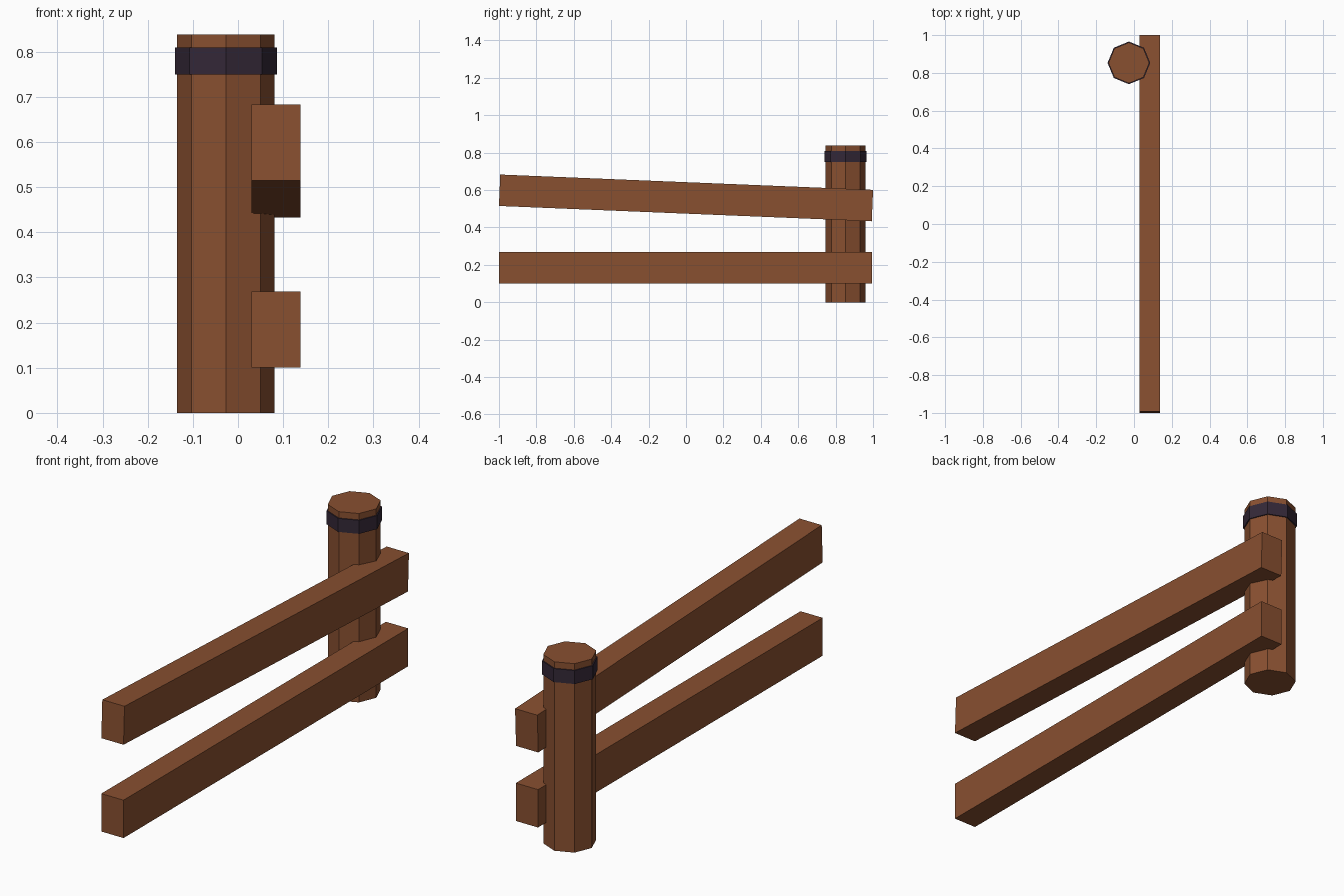
import bpy, math

if "Cube" in bpy.data.objects:
    bpy.data.objects.remove(bpy.data.objects["Cube"])


def material(name, rgb):
    m = bpy.data.materials.new(name)
    m.diffuse_color = (*rgb, 1)
    m.use_nodes = True
    m.node_tree.nodes["Principled BSDF"].inputs["Base Color"].default_value = m.diffuse_color
    return m


wood = material("brown wood", (0.25, 0.08, 0.03))
dark = material("dark band", (0.034, 0.021, 0.038))


def octagon(name, radius, z0, z1, mat):
    # eight-sided column with corners on the axes
    bpy.ops.mesh.primitive_cylinder_add(vertices=8, radius=radius, depth=z1 - z0,
                                        location=(-0.027, 0.853, (z0 + z1) / 2))
    ob = bpy.context.object
    ob.name = name
    ob.data.materials.append(mat)


def rail(name, y, z, tilt):
    bpy.ops.mesh.primitive_cube_add(size=1, location=(0.084, y, z), rotation=(tilt, 0, 0))
    ob = bpy.context.object
    ob.name = name
    ob.scale = (0.109, 1.995, 0.168)
    ob.data.materials.append(wood)


# Post with its dark band
octagon("post", 0.108, 0.0, 0.838, wood)
octagon("post_band", 0.113, 0.75, 0.81, dark)

# Level lower rail and sagging upper rail
rail("lower_rail", -0.0025, 0.185, 0)
rail("upper_rail", 0, 0.558, -math.radians(2.35))
